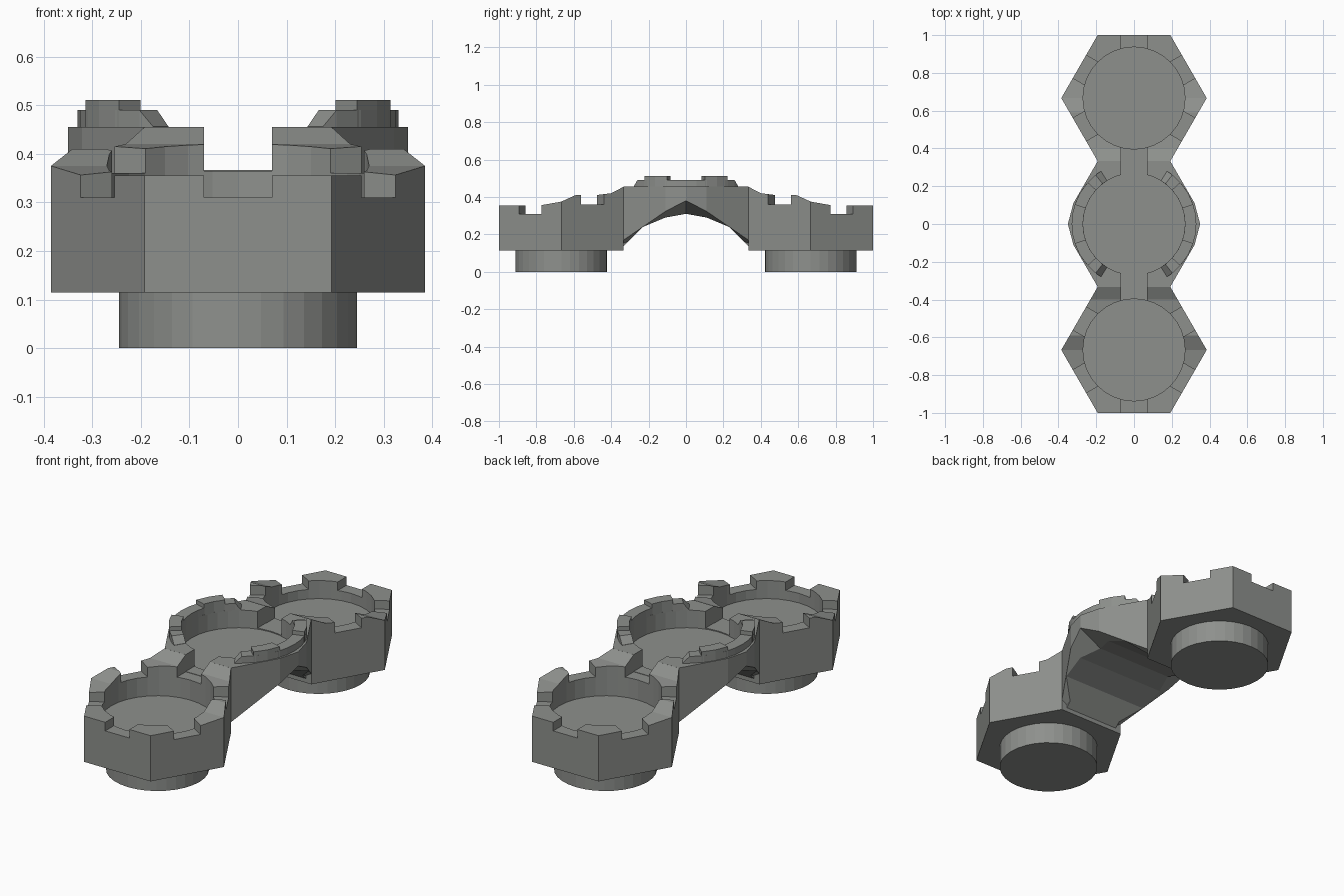
import bpy, bmesh, math
from mathutils import Vector, Matrix

if "Cube" in bpy.data.objects:
    bpy.data.objects.remove(bpy.data.objects["Cube"])

mat = bpy.data.materials.new("stone_grey")
mat.diffuse_color = (0.27, 0.28, 0.265, 1)
mat.use_nodes = True
mat.node_tree.nodes["Principled BSDF"].inputs["Base Color"].default_value = mat.diffuse_color


def finish(name, bm):
    bmesh.ops.recalc_face_normals(bm, faces=bm.faces)
    me = bpy.data.meshes.new(name)
    bm.to_mesh(me)
    bm.free()
    ob = bpy.data.objects.new(name, me)
    bpy.context.collection.objects.link(ob)
    me.materials.append(mat)
    return ob


def prism(name, pts, lo, hi, axis="z"):
    """Extrude an outline: (x, y) along z, or (y, z) along x."""
    bm = bmesh.new()
    put = (lambda p, t: (p[0], p[1], t)) if axis == "z" else (lambda p, t: (t, p[0], p[1]))
    a = [bm.verts.new(put(p, lo)) for p in pts]
    b = [bm.verts.new(put(p, hi)) for p in pts]
    bm.faces.new(a)
    bm.faces.new(b[::-1])
    for i in range(len(pts)):
        j = (i + 1) % len(pts)
        bm.faces.new((a[i], a[j], b[j], b[i]))
    return finish(name, bm)


def circle(r, cy, n=32):
    return [(r * math.cos(2 * math.pi * i / n), cy + r * math.sin(2 * math.pi * i / n)) for i in range(n)]


def cut(ob, cutter):
    mod = ob.modifiers.new("cut", "BOOLEAN")
    mod.operation = "DIFFERENCE"
    mod.solver = "EXACT"
    mod.object = cutter
    with bpy.context.temp_override(object=ob, active_object=ob):
        bpy.ops.object.modifier_apply(modifier=mod.name)
    bpy.data.objects.remove(cutter, do_unlink=True)


def notch(cy, deg, floor):
    """Box reaching outward through the rim in one direction."""
    ob = prism("notch", [(0.2, -0.07), (0.42, -0.07), (0.42, 0.07), (0.2, 0.07)], floor, 0.7)
    ob.data.transform(Matrix.Translation((0, cy, 0)) @ Matrix.Rotation(math.radians(deg), 4, "Z"))
    return ob


R, CY = 0.385, 2 / 3

# Hexagonal end cups: sloping rim, round recess, notched edges, round peg below
for s, side in ((1, "front"), (-1, "back")):
    cy = -s * CY
    hexagon = [(R * math.cos(math.radians(60 * i)), cy + R * math.sin(math.radians(60 * i))) for i in range(6)]
    cup = prism(side + "_cup", hexagon, 0.115, 0.6)
    rim = [(-1.1, 0.355), (-0.78, 0.355), (-0.667, 0.375), (-0.59, 0.41), (-0.48, 0.41),
           (-0.4, 0.42), (-0.333, 0.455), (-0.2, 0.455), (-0.2, 0.8), (-1.1, 0.8)]
    cut(cup, prism("rim", [(s * y, z) for y, z in rim], -0.6, 0.6, "x"))
    cut(cup, prism("recess", circle(0.27, cy), 0.26, 0.8))
    for deg, floor in ((-90, 0.31), (-30, 0.31), (210, 0.31), (30, 0.36), (150, 0.36), (90, 0.365)):
        cut(cup, notch(cy, s * deg, floor))
    prism(side + "_peg", circle(0.245, cy), 0, 0.115)

# Arched bridge with the middle cup
quarter = [(0.35, 0), (0.321, 0.11), (0.192, 0.333)]
outline = quarter + [(-x, y) for x, y in quarter[::-1]] + [(-0.321, -0.11), (-0.192, -0.333), (0.192, -0.333), (0.321, -0.11)]
bridge = prism("bridge", outline, 0.115, 0.455)
half = [(0.335, 0.0), (0.335, 0.135), (0.23, 0.24), (0.11, 0.29)]
arch = half + [(0, 0.31)] + [(-y, z) for y, z in half[::-1]]
cut(bridge, prism("arch", arch, -0.6, 0.6, "x"))
# Bevels under the bridge sides
for s in (1, -1):
    bm = bmesh.new()
    for x in (0.16, 0.45):
        for y in (-0.4, 0, 0.4):
            bm.verts.new((s * x, y, 0.31 + 0.54 * (x - 0.22) - 0.374 * abs(y)))
        for y in (-0.4, 0.4):
            bm.verts.new((s * x, y, 0.0))
    bmesh.ops.convex_hull(bm, input=bm.verts)
    cut(bridge, finish("bevel", bm))
cut(bridge, prism("recess", circle(0.27, 0), 0.362, 0.8))
cut(bridge, prism("channel", [(-0.07, -0.4), (0.07, -0.4), (0.07, 0.4), (-0.07, 0.4)], 0.367, 0.8))


def arc_wall(name, mid, sections):
    """Curved wall swept through (angle, top height) sections."""
    bm = bmesh.new()
    rings = []
    for deg, top in sections:
        a = math.radians(mid + deg)
        d = Vector((math.cos(a), math.sin(a), 0))
        rings.append([bm.verts.new(d * r + Vector((0, 0, z)))
                      for r, z in ((0.27, 0.45), (0.33, 0.45), (0.33, top), (0.27, top))])
    for p, q in zip(rings, rings[1:]):
        for i in range(4):
            j = (i + 1) % 4
            bm.faces.new((p[i], p[j], q[j], q[i]))
    bm.faces.new(rings[0])
    bm.faces.new(rings[-1][::-1])
    return finish(name, bm)


# Low curved lips on the middle cup, each with two raised blocks
for mid, side in ((0, "right"), (180, "left")):
    steps = [(-58, 0.456), (-52, 0.49)] + [(a, 0.49) for a in range(-40, 41, 10)] + [(52, 0.49), (58, 0.456)]
    arc_wall(side + "_lip", mid, steps)
    for s, end in ((1, "a"), (-1, "b")):
        arc_wall(side + "_block_" + end, mid, [(s * a, 0.511) for a in (18, 30, 42)])
